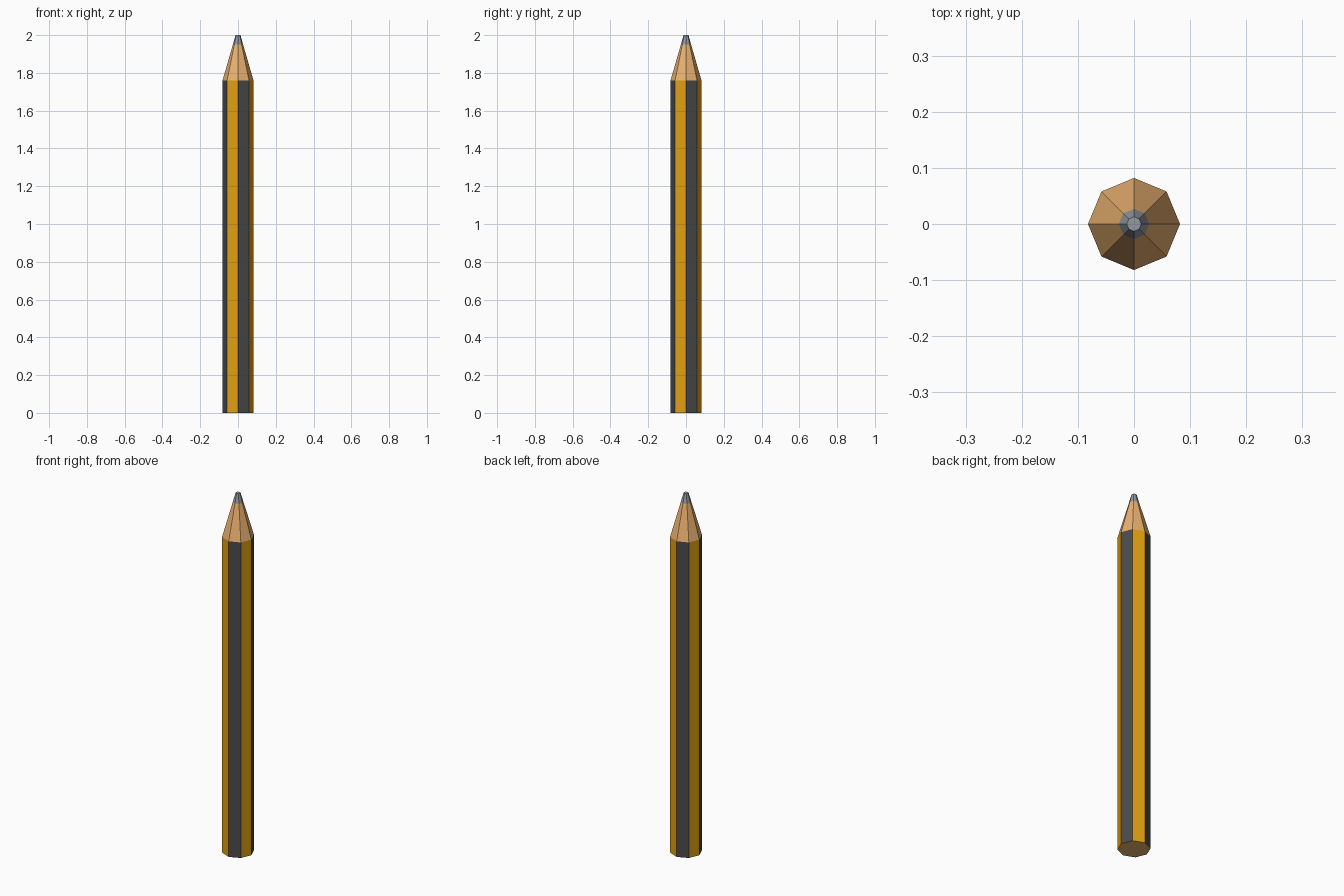
import bpy
import bmesh
from math import cos, sin, tau

if "Cube" in bpy.data.objects:
    bpy.data.objects.remove(bpy.data.objects["Cube"])

SIDES = 8


def material(name, rgb):
    m = bpy.data.materials.new(name)
    m.diffuse_color = (*rgb, 1)
    m.use_nodes = True
    m.node_tree.nodes["Principled BSDF"].inputs["Base Color"].default_value = m.diffuse_color
    return m


yellow = material("yellow_paint", (0.76, 0.35, 0.005))
dark = material("dark_paint", (0.07, 0.07, 0.07))
wood = material("bare_wood", (0.82, 0.44, 0.16))
lead = material("graphite", (0.30, 0.32, 0.35))


def prism(name, rings, mats, bottom=None, top=None):
    """Octagonal section through (radius, z) rings; sides alternate through mats."""
    bm = bmesh.new()
    loops = [[bm.verts.new((r * cos(tau * i / SIDES), r * sin(tau * i / SIDES), z))
              for i in range(SIDES)] for r, z in rings]
    for a, b in zip(loops, loops[1:]):
        for i in range(SIDES):
            j = (i + 1) % SIDES
            bm.faces.new((a[i], a[j], b[j], b[i])).material_index = i % len(mats)
    slots = list(mats)
    for cap, loop in ((bottom, loops[0][::-1]), (top, loops[-1])):
        if cap:
            if cap not in slots:
                slots.append(cap)
            bm.faces.new(loop).material_index = slots.index(cap)
    mesh = bpy.data.meshes.new(name)
    bm.to_mesh(mesh)
    bm.free()
    for m in slots:
        mesh.materials.append(m)
    obj = bpy.data.objects.new(name, mesh)
    bpy.context.collection.objects.link(obj)
    return obj


# Striped shaft with a bare wood end
prism("shaft", [(0.082, 0), (0.082, 1.76)], [dark, yellow], bottom=wood)
# Sharpened wooden cone
prism("wood_cone", [(0.082, 1.76), (0.027, 1.95)], [wood])
# Blunt graphite point
prism("lead_tip", [(0.027, 1.95), (0.013, 2.0)], [lead], top=lead)
